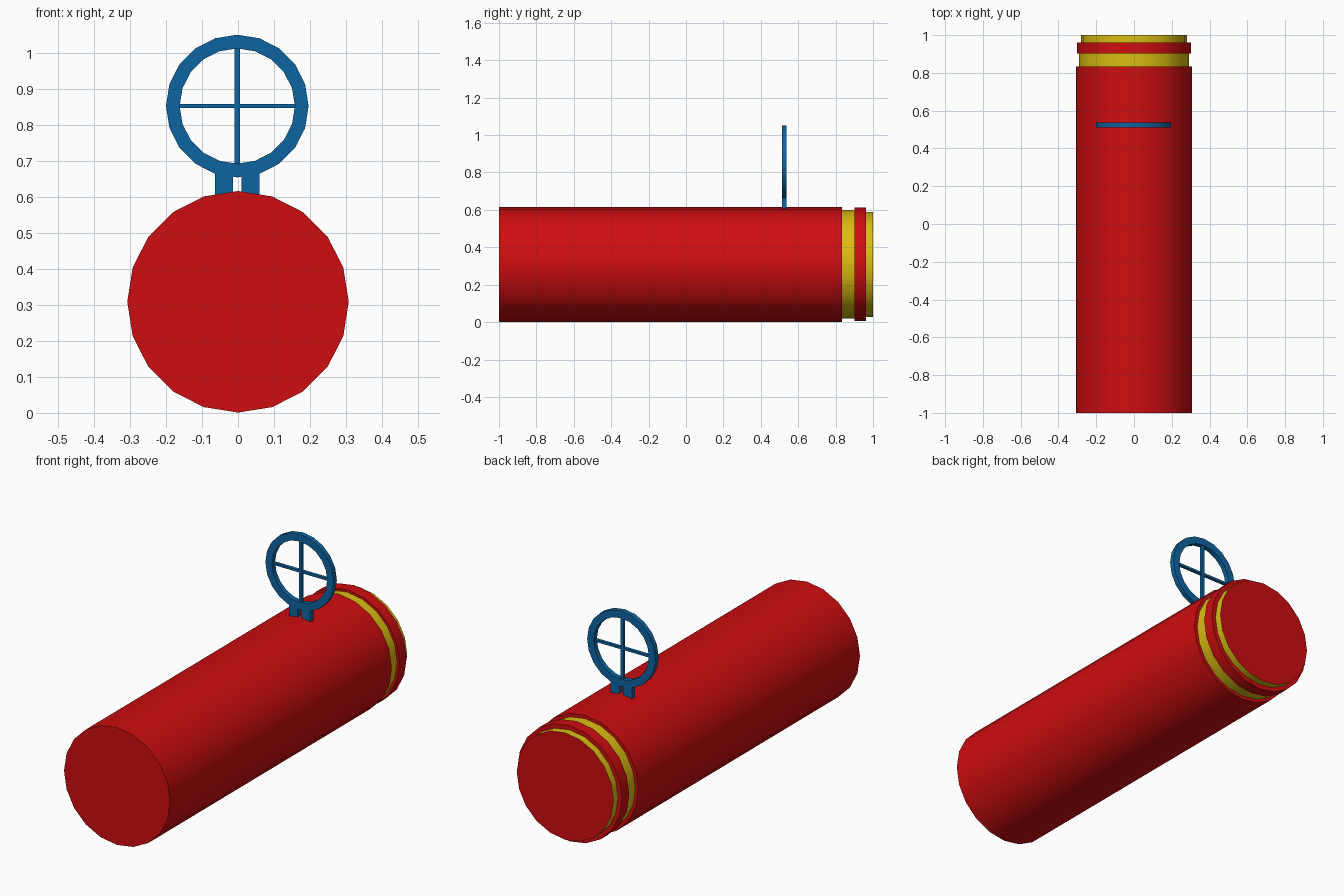
import bpy, bmesh, math

cube = bpy.data.objects.get("Cube")
if cube:
    bpy.data.objects.remove(cube, do_unlink=True)


def material(name, rgb):
    m = bpy.data.materials.new(name)
    m.use_nodes = True
    m.diffuse_color = (*rgb, 1)
    m.node_tree.nodes["Principled BSDF"].inputs["Base Color"].default_value = (*rgb, 1)
    return m


RED = material("red", (0.62, 0.004, 0.005))
YELLOW = material("yellow", (0.70, 0.51, 0.006))
BLUE = material("blue", (0.004, 0.13, 0.36))
SIDES = 20
AXIS_Z = 0.3085


def lathe(name, profile, center, mats, closed=False, pick=None):
    """Spin (radius, y) points about the y axis; pick sets the material per band."""
    bm = bmesh.new()
    rings = []
    for r, y in profile:
        angles = [2 * math.pi * i / SIDES for i in range(SIDES)]
        rings.append([bm.verts.new((r * math.cos(a), y, r * math.sin(a))) for a in angles])
    pairs = list(zip(rings, rings[1:]))
    if closed:
        pairs.append((rings[-1], rings[0]))
    for band, (a, b) in enumerate(pairs):
        for i in range(SIDES):
            j = (i + 1) % SIDES
            f = bm.faces.new((a[i], a[j], b[j], b[i]))
            f.material_index = pick(band) if pick else 0
    if not closed:
        bm.faces.new(rings[0])
        bm.faces.new(rings[-1])
    bmesh.ops.recalc_face_normals(bm, faces=bm.faces)
    mesh = bpy.data.meshes.new(name)
    bm.to_mesh(mesh)
    bm.free()
    for m in mats:
        mesh.materials.append(m)
    ob = bpy.data.objects.new(name, mesh)
    bpy.context.collection.objects.link(ob)
    ob.location = center
    bpy.ops.object.select_all(action='DESELECT')
    ob.select_set(True)
    bpy.context.view_layer.objects.active = ob
    bpy.ops.object.shade_smooth_by_angle(angle=math.radians(30))
    return ob


def box(name, center, size):
    bpy.ops.mesh.primitive_cube_add(size=1, location=center)
    ob = bpy.context.object
    ob.name = name
    ob.scale = size
    ob.data.materials.append(BLUE)


# Tube with a yellow groove, a red band and a yellow rear lip
tube = [(0.3075, -1), (0.3075, 0.833), (0.29, 0.833), (0.29, 0.902),
        (0.303, 0.902), (0.303, 0.962), (0.28, 0.962), (0.28, 1)]
lathe("tube", tube, (0, 0, AXIS_Z), [RED, YELLOW],
      pick=lambda band: 1 if band in (2, 6) else 0)

# Round sight with crosshair
SX, SY, SZ = -0.002, 0.525, 0.852
lathe("sight_ring", [(0.198, -0.013), (0.198, 0.013), (0.16, 0.013), (0.16, -0.013)],
      (SX, SY, SZ), [BLUE], closed=True)
box("vertical_crosshair", (SX, SY, SZ), (0.016, 0.016, 0.33))
box("horizontal_crosshair", (SX, SY, SZ), (0.33, 0.016, 0.012))

# Two feet joining the sight to the tube
for side, name in ((1, "left_foot"), (-1, "right_foot")):
    box(name, (SX + side * 0.0365, SY, 0.637), (0.05, 0.026, 0.08))
